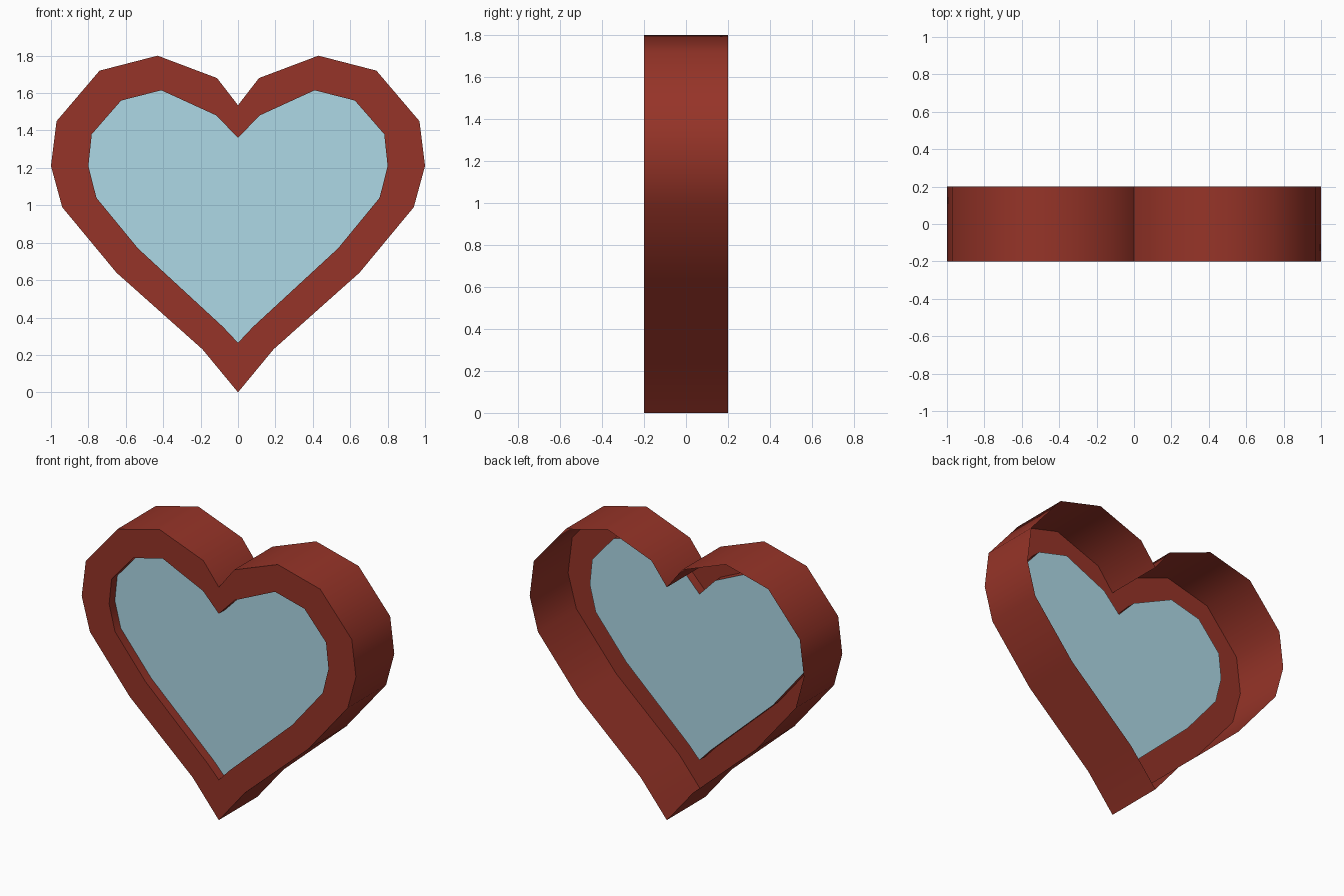
import bpy
import bmesh
import math

cube = bpy.data.objects.get("Cube")
if cube:
    bpy.data.objects.remove(cube, do_unlink=True)

FRONT, BACK, PANEL = -0.2, 0.2, -0.14

# Half outlines (x, z) from the notch down to the tip
OUTER = [(0, 1.535), (0.112, 1.68), (0.43, 1.8), (0.74, 1.72), (0.97, 1.45),
         (1, 1.21), (0.94, 0.99), (0.65, 0.64), (0.19, 0.23), (0, 0)]
INNER = [(0, 1.36), (0.115, 1.48), (0.41, 1.615), (0.625, 1.56), (0.782, 1.38),
         (0.8, 1.21), (0.757, 1.04), (0.535, 0.77), (0.08, 0.35), (0, 0.265)]


def material(name, color):
    mat = bpy.data.materials.new(name)
    mat.use_nodes = True
    mat.diffuse_color = color
    mat.node_tree.nodes["Principled BSDF"].inputs["Base Color"].default_value = color
    return mat


def ring(bm, half, y):
    """Closed loop of vertices from a mirrored half outline."""
    full = half + [(-x, z) for x, z in half[-2:0:-1]]
    return [bm.verts.new((x, y, z)) for x, z in full]


def bridge(bm, a, b):
    """Quads between two loops of equal length."""
    for i in range(len(a)):
        j = (i + 1) % len(a)
        bm.faces.new((a[i], a[j], b[j], b[i]))


def finish(bm, name, mat):
    mesh = bpy.data.meshes.new(name)
    bm.to_mesh(mesh)
    bm.free()
    obj = bpy.data.objects.new(name, mesh)
    bpy.context.collection.objects.link(obj)
    mesh.materials.append(mat)
    bpy.ops.object.select_all(action='DESELECT')
    obj.select_set(True)
    bpy.context.view_layer.objects.active = obj
    bpy.ops.object.shade_smooth_by_angle(angle=math.radians(45))
    return obj


red = material("brick red", (0.305, 0.034, 0.021, 1))
blue = material("pale blue", (0.418, 0.687, 0.791, 1))

# Frame: outer wall open at the back, front border, short lip into the opening
bm = bmesh.new()
loops = [ring(bm, OUTER, BACK), ring(bm, OUTER, FRONT),
         ring(bm, INNER, FRONT), ring(bm, INNER, PANEL)]
for a, b in zip(loops, loops[1:]):
    bridge(bm, a, b)
bm.normal_update()
border = [f for f in bm.faces if abs(f.normal.y) > 0.9]
if border[0].normal.y > 0:
    bmesh.ops.reverse_faces(bm, faces=bm.faces[:])
finish(bm, "heart_frame", red)

# Panel: flat sheet closing the recessed opening
bm = bmesh.new()
face = bm.faces.new(ring(bm, INNER, PANEL))
face.normal_update()
if face.normal.y > 0:
    face.normal_flip()
finish(bm, "heart_panel", blue)
